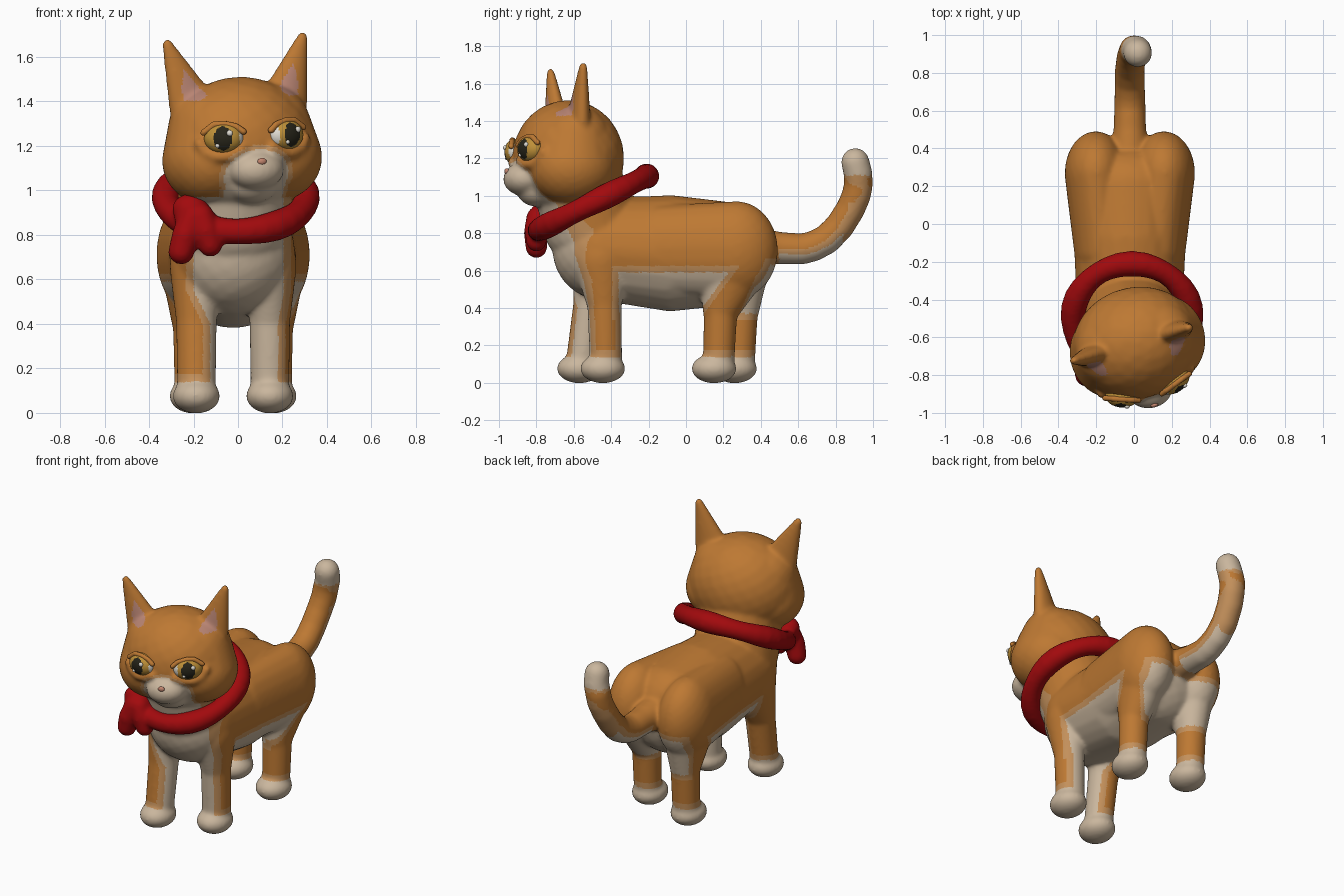
import bpy, bmesh, math
from mathutils import Vector, Matrix

if "Cube" in bpy.data.objects:
    bpy.data.objects.remove(bpy.data.objects["Cube"])

CX = -0.022                                     # body centre line
HEAD = (Matrix.Translation((0.01, -0.63, 1.2)) @ Matrix.Rotation(math.radians(16), 4, 'Z')
        @ Matrix.Rotation(math.radians(-3), 4, 'Y'))
HEAD_INV = HEAD.inverted()


def mat(name, rgb):
    m = bpy.data.materials.new(name)
    m.diffuse_color = (*rgb, 1)
    m.use_nodes = True
    m.node_tree.nodes["Principled BSDF"].inputs["Base Color"].default_value = m.diffuse_color
    return m


ORANGE = mat("orange fur", (0.51, 0.19, 0.033))
PALE = mat("pale orange fur", (0.55, 0.28, 0.105))
CREAM = mat("cream fur", (0.59, 0.47, 0.34))
RED = mat("red cloth", (0.36, 0.003, 0.004))
AMBER = mat("amber iris", (0.52, 0.28, 0.04))
BLACK = mat("dark pupil", (0.02, 0.018, 0.01))
WHITE = mat("eye white", (0.75, 0.72, 0.65))
NOSE = mat("nose pink", (0.55, 0.24, 0.16))
EAR = mat("inner ear pink", (0.48, 0.23, 0.17))

# evenly spread points on a unit sphere
N = 260
UNIT = []
for i in range(N):
    h = 1 - 2 * (i + 0.5) / N
    a = i * math.pi * (3 - math.sqrt(5))
    s = math.sqrt(1 - h * h)
    UNIT.append(Vector((s * math.cos(a), s * math.sin(a), h)))


def hull(bm, blobs, m=Matrix()):
    """Convex hull around ellipsoids given as (centre, radii)."""
    t = bmesh.new()
    for c, r in blobs:
        for u in UNIT:
            t.verts.new(m @ Vector((c[0] + u.x * r[0], c[1] + u.y * r[1], c[2] + u.z * r[2])))
    res = bmesh.ops.convex_hull(t, input=t.verts[:])
    junk = {g for g in res["geom_interior"] + res["geom_unused"] if isinstance(g, bmesh.types.BMVert)}
    bmesh.ops.delete(t, geom=list(junk), context='VERTS')
    bmesh.ops.recalc_face_normals(t, faces=t.faces[:])
    me = bpy.data.meshes.new("tmp")
    t.to_mesh(me)
    t.free()
    bm.from_mesh(me)
    bpy.data.meshes.remove(me)


def chain(bm, pts, m=Matrix()):
    """Tapered limb through (x, y, z, radius) points."""
    for a, b in zip(pts, pts[1:]):
        hull(bm, [(a[:3], (a[3],) * 3), (b[:3], (b[3],) * 3)], m)


def fuse(name, bm, voxel, smooth, mats):
    """Melt the overlapping pieces into one smooth skin."""
    me = bpy.data.meshes.new(name)
    bm.to_mesh(me)
    bm.free()
    ob = bpy.data.objects.new(name, me)
    bpy.context.collection.objects.link(ob)
    r = ob.modifiers.new("remesh", 'REMESH')
    r.mode = 'VOXEL'
    r.voxel_size = voxel
    s = ob.modifiers.new("smooth", 'SMOOTH')
    s.factor = 0.5
    s.iterations = smooth
    dg = bpy.context.evaluated_depsgraph_get()
    new = bpy.data.meshes.new_from_object(ob.evaluated_get(dg))
    ob.modifiers.clear()
    ob.data = new
    new.materials.clear()
    for k in mats:
        new.materials.append(k)
    for p in new.polygons:
        p.use_smooth = True
        p.material_index = 0
    return ob


def ball(name, m, radii, mats, seg=16):
    me = bpy.data.meshes.new(name)
    bm = bmesh.new()
    bmesh.ops.create_uvsphere(bm, u_segments=seg, v_segments=seg * 3 // 4, radius=1)
    bm.to_mesh(me)
    bm.free()
    ob = bpy.data.objects.new(name, me)
    bpy.context.collection.objects.link(ob)
    ob.matrix_world = m @ Matrix.Diagonal((*radii, 1))
    for k in mats:
        me.materials.append(k)
    for p in me.polygons:
        p.use_smooth = True
    return ob


# ---- cat skin: torso, neck
bm = bmesh.new()
chest = ((CX, -0.44, 0.715), (0.28, 0.275, 0.275))
belly = ((CX, -0.08, 0.692), (0.298, 0.22, 0.312))
hips = ((CX, 0.20, 0.69), (0.30, 0.22, 0.28))
hull(bm, [chest, belly])
hull(bm, [belly, hips])
hull(bm, [((CX, -0.49, 0.80), (0.26, 0.265, 0.18)), ((0, -0.58, 1.08), (0.26, 0.25, 0.15))])

# legs: (side, front paw y, hind paw y)
for s, fy, hy in ((1, -0.44, 0.165), (-1, -0.565, 0.275)):
    x = CX + s * 0.165
    ty = fy * 0.6 - 0.43 * 0.4
    hull(bm, [((x, -0.45, 0.66), (0.12, 0.15, 0.18)), ((x, ty, 0.42), (0.092, 0.093, 0.09))])
    chain(bm, [(x, ty, 0.42, 0.092), (x, fy + 0.012, 0.13, 0.087)])
    hull(bm, [((x, fy - 0.005, 0.076), (0.107, 0.121, 0.079))])
    x = CX + s * 0.18
    hull(bm, [((x, 0.27, 0.71), (0.165, 0.222, 0.262)),
              ((CX + s * 0.14, -0.14, 0.71), (0.155, 0.15, 0.24))])
    hull(bm, [((x, 0.26, 0.64), (0.14, 0.19, 0.18)), ((x, hy + 0.02, 0.38), (0.09, 0.095, 0.08))])
    chain(bm, [(x, hy + 0.02, 0.38, 0.09), (x, hy + 0.01, 0.13, 0.085)])
    hull(bm, [((x, hy - 0.015, 0.076), (0.107, 0.121, 0.079))])

# tail
chain(bm, [(CX, 0.38, 0.73, 0.10), (CX, 0.50, 0.72, 0.087), (CX, 0.62, 0.715, 0.083),
           (CX, 0.68, 0.73, 0.082), (CX, 0.75, 0.765, 0.08), (CX, 0.82, 0.835, 0.079),
           (-0.015, 0.88, 0.93, 0.078), (-0.005, 0.91, 1.0, 0.078),
           (0.0, 0.922, 1.06, 0.078), (0.015, 0.92, 1.12, 0.077), (0.02, 0.905, 1.18, 0.076)])

# head, cheeks, muzzle, ears
hull(bm, [((0, 0, 0), (0.34, 0.296, 0.312))], HEAD)
hull(bm, [((0, -0.25, -0.11), (0.125, 0.108, 0.09))], HEAD)
hull(bm, [((0, -0.17, -0.17), (0.12, 0.115, 0.09))], HEAD)
for s in (-1, 1):
    hull(bm, [((s * 0.15, -0.02, -0.06), (0.215, 0.235, 0.20)),
              ((s * 0.12, 0, 0.09), (0.205, 0.20, 0.19))], HEAD)
    hull(bm, [((s * 0.21, 0, 0.18), (0.112, 0.06, 0.11)),
              ((s * 0.316, 0, 0.47), (0.025, 0.023, 0.03))], HEAD)

# soft bags under the eyes
EYES = []
for s in (-1, 1):
    em = (HEAD @ Matrix.Translation((s * 0.145 - 0.002, -0.25, 0.042))
          @ Matrix.Rotation(math.radians(20 * s), 4, 'Z'))
    EYES.append((s, em))
    bag = [(-0.08, -0.055), (-0.03, -0.080), (0.03, -0.082), (0.08, -0.062), (0.11, -0.02)]
    chain(bm, [(s * a, -0.008 + 0.2 * max(0, a - 0.03), b, 0.028) for a, b in bag], em)
cat = fuse("cat_body", bm, 0.010, 18, [ORANGE, PALE, CREAM, EAR])


# ---- coat markings: a positive value is cream, a thin rim is pale
def cream_field(c, n):
    if c.z > 0.97 and c.y < -0.2:                       # muzzle and chin
        p = HEAD_INV @ c
        if p.y > -0.1:
            return -1
        e = 1 - math.hypot(p.x / 0.15, (p.z + 0.13) / 0.115)
        return max(e * 0.13, min(0.14 - abs(p.x), -0.14 - p.z))
    if c.y > 0.5 and c.z > 0.6:                         # tail tip and underside
        return max(c.z - 1.11, min(-n.z - 0.35, 0.84 - c.y) * 0.1)
    f = 0.14 - c.z                                      # paws
    if c.y < -0.3:                                      # chest, inner front legs
        k = min(max((c.z - 0.40) / 0.15, 0), 1)
        lo, hi = -0.125 - 0.075 * k, 0.18 + 0.025 * k
        f = max(f, min(c.x - lo, hi - c.x, (0.98 if c.y < -0.5 else 0.63) - c.z))
    else:                                               # between the hind legs
        w = 0.16 + min(max(c.y - 0.27, 0), 0.10)
        f = max(f, min(w - abs(c.x - CX), 0.63 - c.z, c.z - 0.37))
    return max(f, min(0.59 - c.z, c.z - 0.37, c.y + 0.36,
                      0.10 + (c.z - 0.42) * 0.75 - c.y))           # belly sides


rot = HEAD_INV.to_3x3()
for p in cat.data.polygons:
    c, n = p.center, p.normal
    f = cream_field(c, n)
    p.material_index = 2 if f > 0 else 1 if f > (-0.02 if c.z > 0.97 else -0.034) else 0
    if c.z > 1.38:                                      # inner ears
        q = HEAD_INV @ c
        w = 0.046 * min(1, (0.36 - q.z) / 0.10)
        mid = 0.222 + max(0, q.z - 0.24) * 0.3
        if q.z > 0.215 and q.y > -0.12 and abs(abs(q.x) - mid) < w and (rot @ n).y < -0.25:
            p.material_index = 3

# ---- nose
ball("nose", HEAD @ Matrix.Translation((0, -0.343, -0.07)), (0.021, 0.012, 0.016), [NOSE])

# ---- eyes and upper eyelids
lids = bmesh.new()
R = (0.088, 0.060, 0.07)
for s, em in EYES:
    side = "left" if s > 0 else "right"
    eye = ball(side + "_eye", em, R, [AMBER, BLACK, WHITE], 64)
    for p in eye.data.polygons:
        c = p.center
        if c.y < 0 and math.hypot(c.x / 0.45, c.z / 0.78) < 1:
            p.material_index = 1
        elif c.x * s < (-0.70 if s > 0 else -0.84):
            p.material_index = 2
    for k, (u, v, r) in enumerate(((0.36, 0.32, 0.014), (-0.3, -0.45, 0.010))):
        d = -math.sqrt(1 - u * u - v * v)
        ball(f"{side}_eye_glint_{k + 1}", em @ Matrix.Translation((u * R[0], d * R[1], v * R[2])),
             (r, r * 0.8, r), [WHITE], 12)
    upper = [(-0.092, 0.025), (-0.06, 0.050), (-0.01, 0.064), (0.04, 0.064), (0.088, 0.03)]
    chain(lids, [(s * a, -0.016, b, 0.015) for a, b in upper], em)
fuse("eyelids", lids, 0.006, 4, [ORANGE])

# ---- scarf ring, knot and hanging ends
bm = bmesh.new()
ring = []
for i in range(33):
    a = math.tau * i / 32
    ring.append((-0.01 + 0.315 * math.cos(a), -0.50 + 0.29 * math.sin(a),
                 0.96 + 0.145 * math.sin(a), 0.063 + 0.005 * math.sin(5 * a)))
chain(bm, ring)
hull(bm, [((-0.215, -0.755, 0.92), (0.08, 0.065, 0.065)), ((-0.18, -0.78, 0.85), (0.10, 0.062, 0.06))])
chain(bm, [(-0.20, -0.79, 0.88, 0.064), (-0.235, -0.805, 0.80, 0.062), (-0.255, -0.80, 0.725, 0.058)])
chain(bm, [(-0.17, -0.79, 0.88, 0.064), (-0.145, -0.805, 0.82, 0.06), (-0.125, -0.80, 0.755, 0.054)])
fuse("scarf", bm, 0.012, 6, [RED])
